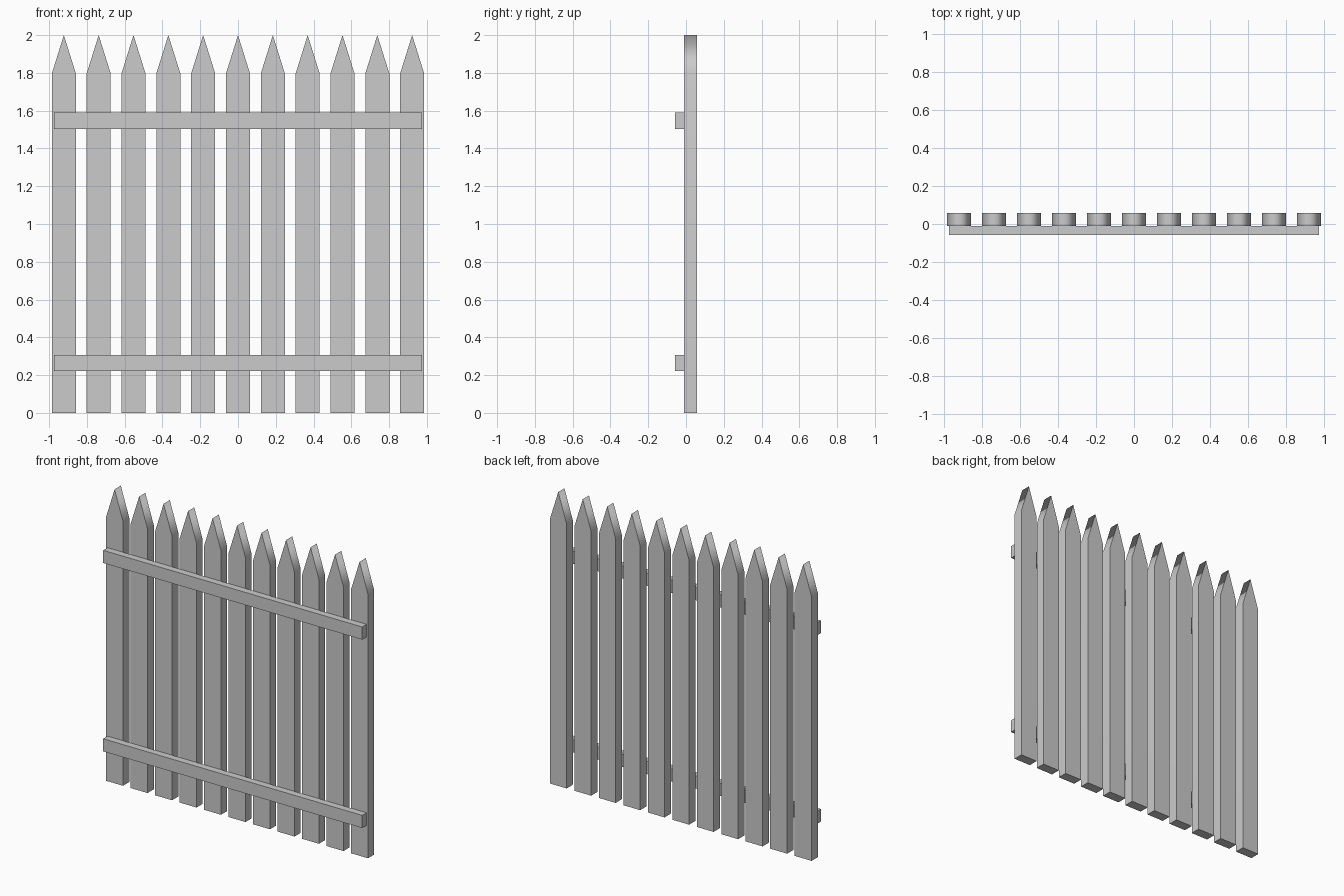
import bpy, bmesh

if "Cube" in bpy.data.objects:
    bpy.data.objects.remove(bpy.data.objects["Cube"])

PICKETS = 11
PITCH = 0.1844
HALF_W = 0.0635
Y_RAIL, Y_MID, Y_BACK = -0.057, -0.01, 0.057


def prism(name, profile, y0, y1, smooth_edge_z=None):
    """Extrude an xz profile from y0 to y1; side edges above smooth_edge_z stay soft."""
    bm = bmesh.new()
    face = bm.faces.new([bm.verts.new((x, y0, z)) for x, z in profile])
    ext = bmesh.ops.extrude_face_region(bm, geom=[face])
    for v in ext["geom"]:
        if isinstance(v, bmesh.types.BMVert):
            v.co.y = y1
    # extrusion may drop the starting cap
    caps = [f for f in bm.faces if all(abs(v.co.y - y0) < 1e-6 for v in f.verts)]
    if not caps:
        bmesh.ops.holes_fill(bm, edges=bm.edges)
    bmesh.ops.recalc_face_normals(bm, faces=bm.faces)
    if smooth_edge_z is not None:
        for f in bm.faces:
            f.smooth = True
        for e in bm.edges:
            a, b = e.verts
            across = abs(a.co.y - b.co.y) > 1e-4
            e.smooth = across and a.co.z > smooth_edge_z
    mesh = bpy.data.meshes.new(name)
    bm.to_mesh(mesh)
    bm.free()
    obj = bpy.data.objects.new(name, mesh)
    bpy.context.collection.objects.link(obj)
    return obj


# pointed pickets, with soft shading over the tips
for i in range(PICKETS):
    c = (i - (PICKETS - 1) / 2) * PITCH
    prism(f"picket_{i + 1}",
          [(c - HALF_W, 0), (c + HALF_W, 0), (c + HALF_W, 1.797),
           (c, 2.0), (c - HALF_W, 1.797)],
          Y_MID, Y_BACK, smooth_edge_z=1.0)

# two horizontal rails on the front
for name, z0, z1 in (("lower_rail", 0.221, 0.307), ("upper_rail", 1.503, 1.589)):
    prism(name, [(-0.975, z0), (0.975, z0), (0.975, z1), (-0.975, z1)], Y_RAIL, Y_MID)
